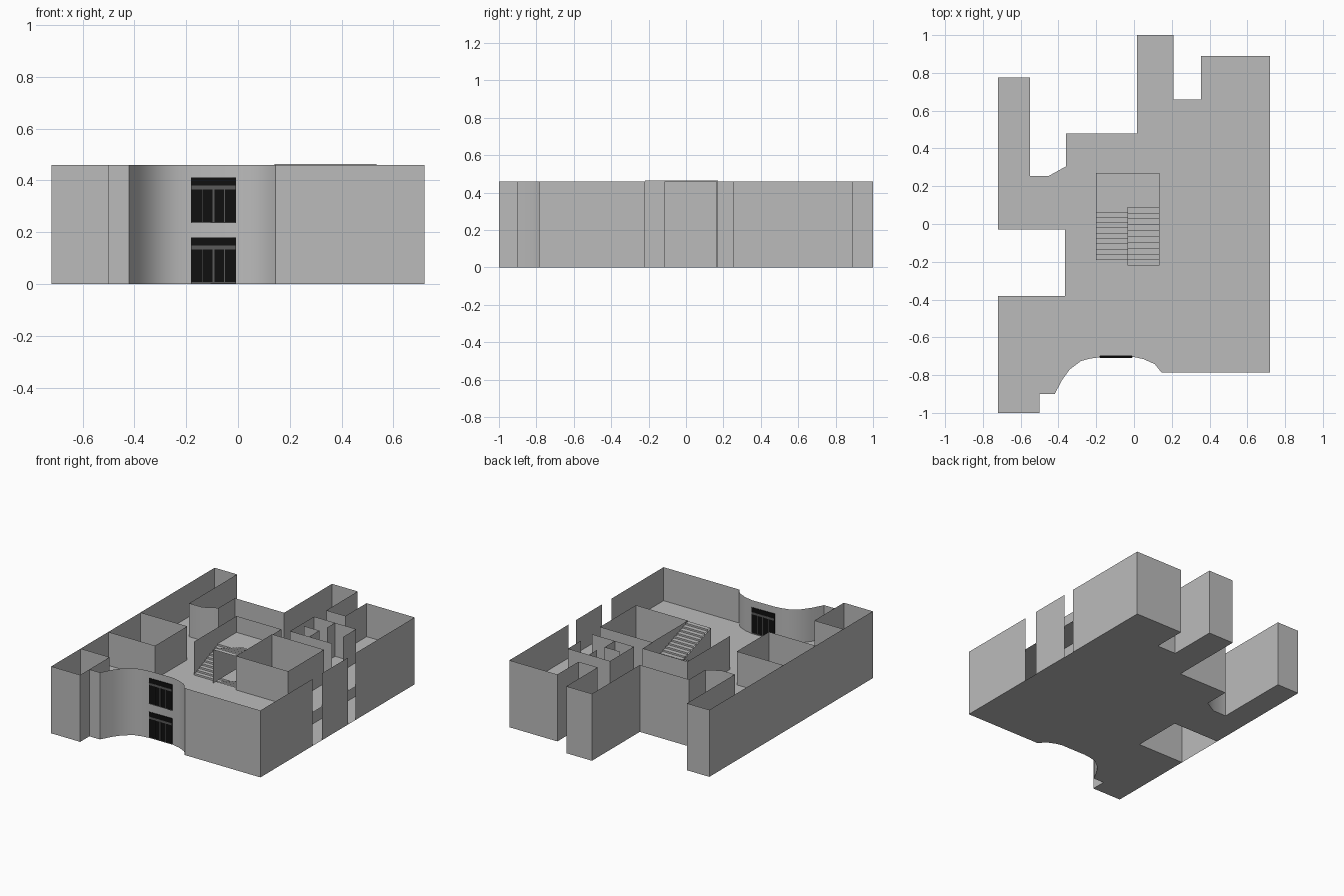
import bpy, bmesh

cube = bpy.data.objects.get("Cube")
if cube:
    bpy.data.objects.remove(cube)

TOP, MID = 0.46, 0.23


def material(name, rgb):
    m = bpy.data.materials.new(name)
    m.use_nodes = True
    col = (*rgb, 1)
    m.diffuse_color = col
    m.node_tree.nodes["Principled BSDF"].inputs["Base Color"].default_value = col
    return m


GREY = material("plain grey", (0.5, 0.5, 0.5))
BLACK = material("black glass", (0.005, 0.005, 0.005))
FRAME = material("dark grey frame", (0.1, 0.1, 0.1))


def finish(name, bm, mat):
    mesh = bpy.data.meshes.new(name)
    bm.to_mesh(mesh)
    bm.free()
    mesh.materials.append(mat)
    ob = bpy.data.objects.new(name, mesh)
    bpy.context.collection.objects.link(ob)
    return ob


def wall(name, path, z0=0, z1=TOP, mat=GREY):
    """Thin upright wall along a plan path."""
    bm = bmesh.new()
    low = [bm.verts.new((x, y, z0)) for x, y in path]
    high = [bm.verts.new((x, y, z1)) for x, y in path]
    for i in range(len(path) - 1):
        bm.faces.new((low[i], low[i + 1], high[i + 1], high[i]))
    return finish(name, bm, mat)


def floor(name, path, z, hole=None):
    bm = bmesh.new()
    loops = [path] + ([hole] if hole else [])
    edges = []
    for loop in loops:
        vs = [bm.verts.new((x, y, z)) for x, y in loop]
        edges += [bm.edges.new((vs[i - 1], vs[i])) for i in range(len(vs))]
    bmesh.ops.triangle_fill(bm, edges=edges, use_beauty=True, normal=(0, 0, 1))
    bmesh.ops.dissolve_limit(bm, angle_limit=0.01, verts=bm.verts, edges=bm.edges)
    return finish(name, bm, GREY)


def box(name, x0, x1, y0, y1, z0, z1, mat):
    bm = bmesh.new()
    bmesh.ops.create_cube(bm, size=1)
    for v in bm.verts:
        v.co = ((x0, x1)[v.co.x > 0], (y0, y1)[v.co.y > 0], (z0, z1)[v.co.z > 0])
    return finish(name, bm, mat)


def flight(name, x0, x1, y0, y1, z0, z1, count=10):
    """Zigzag of risers and treads from y0 up to y1."""
    bm = bmesh.new()
    dy, dz = (y1 - y0) / count, (z1 - z0) / count
    line = [(y0, z0)]
    for i in range(count):
        line += [(y0 + i * dy, z0 + (i + 1) * dz), (y0 + (i + 1) * dy, z0 + (i + 1) * dz)]
    rows = [[bm.verts.new((x, y, z)) for x in (x0, x1)] for y, z in line]
    for a, b in zip(rows, rows[1:]):
        bm.faces.new((a[0], a[1], b[1], b[0]))
    bmesh.ops.recalc_face_normals(bm, faces=bm.faces)
    return finish(name, bm, GREY)


# Plan outline, counter-clockwise
front = [(-0.72, -1), (-0.5, -1), (-0.5, -0.9), (-0.42, -0.9), (-0.38, -0.825),
         (-0.34, -0.77), (-0.28, -0.725), (-0.23, -0.712), (-0.18, -0.705),
         (-0.01, -0.702), (0.05, -0.715), (0.11, -0.742), (0.145, -0.785), (0.72, -0.785)]
back = [(0.72, 0.89), (0.355, 0.89), (0.355, 0.66), (0.21, 0.66), (0.21, 1), (0.015, 1),
        (0.015, 0.48), (-0.36, 0.48), (-0.36, 0.305), (-0.45, 0.255), (-0.55, 0.255),
        (-0.55, 0.775), (-0.72, 0.775)]
notch = [(-0.72, -0.03), (-0.365, -0.03), (-0.365, -0.38), (-0.72, -0.38)]
plan = front + back + notch
stairwell = [(-0.2, -0.19), (0.135, -0.19), (0.135, 0.27), (-0.2, 0.27)]

# Outer shell; the east side has two open slots, the west side is continuous
shell = wall("outer_wall", [(0.72, 0.25)] + back + front + [(0.72, -0.22)])
wall("east_wall_middle", [(0.72, -0.115), (0.72, 0.166)])
wall("west_recess_wall", notch)
floor("ground_floor", plan, 0)
floor("upper_floor", plan, MID, stairwell)

# Inner rooms
wall("stair_wall", [(-0.2, -0.19), (-0.2, 0.27), (0.14, 0.27), (0.14, 0.17)])
wall("core_room_wall", [(0.14, -0.22), (0.535, -0.22), (0.535, 0.17), (0.14, 0.17),
                        (0.14, -0.22)], 0, TOP + 0.004)
wall("corner_room_wall", [(-0.72, -0.68), (-0.5, -0.68), (-0.5, -0.9)])
wall("washroom_wall", [(0.52, 0.28), (0.2, 0.28), (0.2, 0.54), (0.52, 0.54), (0.52, 0.4)])
wall("washroom_partition", [(0.345, 0.28), (0.345, 0.39), (0.23, 0.39)])
wall("washroom_divider", [(0.36, 0.54), (0.36, 0.45)])

# Stairs, repeated on each storey
for level, z in (("lower", 0), ("upper", MID)):
    half, end = z + 0.118, z + MID
    flight(level + "_first_flight", -0.2, -0.035, -0.19, 0.09, z, half)
    flight(level + "_second_flight", -0.035, 0.135, 0.09, -0.22, half, end)
    floor(level + "_landing", [(-0.2, 0.09), (0.135, 0.09), (0.135, 0.27), (-0.2, 0.27)], half)
    bm = bmesh.new()
    bm.faces.new([bm.verts.new((-0.035, y, h)) for y, h in
                  ((-0.22, z), (0.09, z), (0.09, half), (-0.22, end))])
    finish(level + "_stair_side", bm, GREY)

# Double doors with a transom, one per storey
for level, z, h in (("lower", 0.003, 0.177), ("upper", 0.235, 0.177)):
    box(level + "_door_glass", -0.182, -0.008, -0.708, -0.699, z, z + h, BLACK)
    y0, y1 = -0.7095, -0.6975
    box(level + "_door_transom", -0.18, -0.01, y0, y1, z + 0.131, z + 0.146, FRAME)
    box(level + "_door_sill", -0.18, -0.01, y0, y1, z, z + 0.005, FRAME)
    for i, x in enumerate((-0.138, -0.095, -0.052)):
        w = 0.004 if i == 1 else 0.0015
        box(level + "_door_mullion", x - w, x + w, y0, y1, z, z + 0.131, FRAME)

# Smooth the curved entrance, keep corners crisp
bpy.ops.object.select_all(action="DESELECT")
shell.select_set(True)
bpy.context.view_layer.objects.active = shell
bpy.ops.object.shade_smooth_by_angle(angle=0.6)
